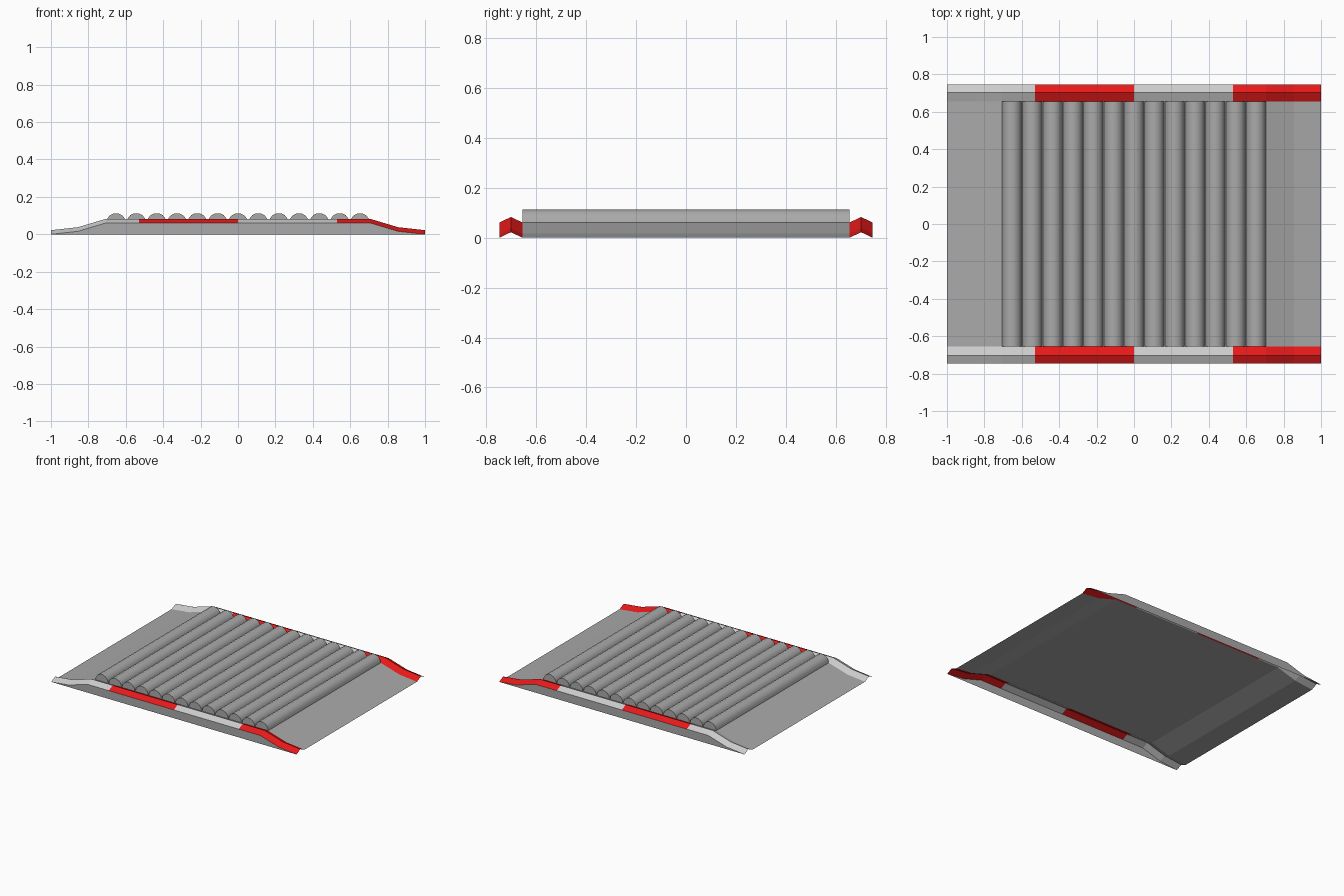
import bpy, bmesh, math

if "Cube" in bpy.data.objects:
    bpy.data.objects.remove(bpy.data.objects["Cube"])

# Half of the ramp profile, mirrored in x: (x, z)
HALF = [(1.0, 0.0), (0.855, 0.016), (0.705, 0.061)]
PROFILE = [(-x, z) for x, z in HALF] + HALF[::-1]
INNER, PEAK, OUTER, RISE = 0.655, 0.702, 0.747, 0.022


def height(x):
    for (x0, z0), (x1, z1) in zip(PROFILE, PROFILE[1:]):
        if x0 <= x <= x1:
            return z0 + (z1 - z0) * (x - x0) / (x1 - x0)


def make(name, build, mat=None):
    bm = bmesh.new()
    build(bm)
    mesh = bpy.data.meshes.new(name)
    bm.to_mesh(mesh)
    bm.free()
    ob = bpy.data.objects.new(name, mesh)
    bpy.context.collection.objects.link(ob)
    if mat:
        mesh.materials.append(mat)
    return ob


def loft(bm, rows):
    grid = [[bm.verts.new(p) for p in row] for row in rows]
    for a, b in zip(grid, grid[1:]):
        for i in range(len(a) - 1):
            bm.faces.new((a[i], b[i], b[i + 1], a[i + 1]))
    return grid


red = bpy.data.materials.new("red_paint")
red.diffuse_color = (0.8, 0.01, 0.01, 1)
red.use_nodes = True
red.node_tree.nodes["Principled BSDF"].inputs["Base Color"].default_value = red.diffuse_color
pale = bpy.data.materials.new("pale_paint")
pale.diffuse_color = (0.8, 0.8, 0.8, 1)
pale.use_nodes = True
pale.node_tree.nodes["Principled BSDF"].inputs["Base Color"].default_value = pale.diffuse_color
tarmac = bpy.data.materials.new("tarmac")
tarmac.diffuse_color = (0.4, 0.4, 0.4, 1)
tarmac.use_nodes = True
tarmac.node_tree.nodes["Principled BSDF"].inputs["Base Color"].default_value = tarmac.diffuse_color

# Road deck with a ramp at each end
make("road_deck", lambda bm: loft(
    bm, [[(x, y, z) for y in (-INNER, INNER)] for x, z in PROFILE]), tarmac)


# Rows of half-round bumps across the deck
def bump(cx, r=0.0525, n=7):
    def build(bm):
        arc = [(cx - r * math.cos(math.pi * i / n),
                0.061 + r * math.sin(math.pi * i / n)) for i in range(n + 1)]
        grid = loft(bm, [[(x, y, z) for y in (-INNER, INNER)] for x, z in arc])
        bm.faces.new([row[0] for row in grid][::-1])
        bm.faces.new([row[1] for row in grid])
    return build


for i in range(13):
    ob = make(f"bump_{i + 1}", bump((i - 6) * 0.1087), tarmac)
    for p in ob.data.polygons:
        p.use_smooth = len(p.vertices) == 4
    ob.data.set_sharp_from_angle(angle=math.radians(40))


# Peaked kerb pieces in alternating colours, and the side walls below them
def kerb(x0, x1, side):
    xs = [x0] + [x for x, _ in PROFILE if x0 < x < x1] + [x1]
    section = [(INNER * side, 0), (PEAK * side, RISE), (OUTER * side, 0)]
    if side < 0:
        section.reverse()
    return lambda bm: loft(bm, [[(x, y, height(x) + dz) for y, dz in section]
                                for x in xs])


def wall(side):
    pts = [(x, OUTER * side, z) for x, z in PROFILE]
    return lambda bm: bm.faces.new([bm.verts.new(p) for p in pts][::side])


CUTS = [-1, -0.53, 0, 0.53, 1]
for side, label in ((-1, "front"), (1, "back")):
    for i, (a, b) in enumerate(zip(CUTS, CUTS[1:])):
        make(f"{label}_kerb_{i + 1}", kerb(a, b, side), red if i % 2 else pale)
    make(f"{label}_side_wall", wall(side), tarmac)
